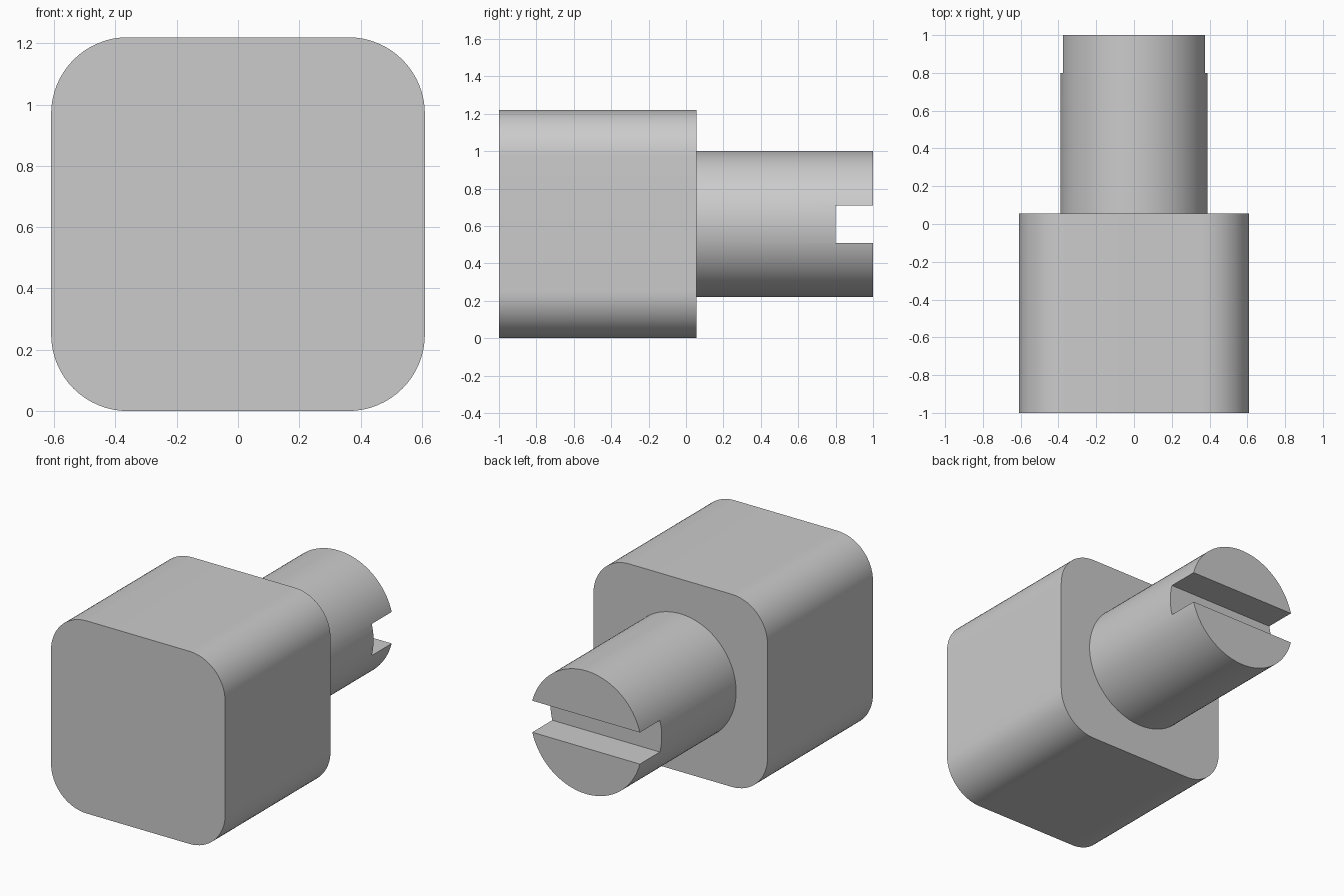
import bpy
import math

if "Cube" in bpy.data.objects:
    bpy.data.objects.remove(bpy.data.objects["Cube"], do_unlink=True)

MID = 0.61      # height of the shared axis, also half the block width
JOIN = 0.055    # y where the block meets the shaft

grey = bpy.data.materials.new("plain grey")
grey.use_nodes = True
grey.diffuse_color = (0.6, 0.6, 0.6, 1)
grey.node_tree.nodes["Principled BSDF"].inputs["Base Color"].default_value = (0.6, 0.6, 0.6, 1)


def box(name, size, centre):
    bpy.ops.mesh.primitive_cube_add(size=1, location=centre)
    obj = bpy.context.object
    obj.name = name
    obj.scale = size
    bpy.ops.object.transform_apply(location=False, rotation=False, scale=True)
    return obj


def finish(obj):
    bpy.ops.object.select_all(action="DESELECT")
    obj.select_set(True)
    bpy.context.view_layer.objects.active = obj
    for mod in list(obj.modifiers):
        bpy.ops.object.modifier_apply(modifier=mod.name)
    obj.data.materials.clear()
    obj.data.materials.append(grey)
    bpy.ops.object.shade_smooth_by_angle(angle=math.radians(30))


# Square block with its four long edges rounded
block = box("block", (2 * MID, JOIN + 1, 2 * MID), (0, (JOIN - 1) / 2, MID))
weights = block.data.attributes.new("bevel_weight_edge", "FLOAT", "EDGE")
for edge in block.data.edges:
    a, b = (block.data.vertices[i].co for i in edge.vertices)
    weights.data[edge.index].value = 1.0 if abs(a.y - b.y) > 0.1 else 0.0
bevel = block.modifiers.new("rounded edges", "BEVEL")
bevel.limit_method = "WEIGHT"
bevel.width = 0.25
bevel.segments = 16
finish(block)

# Round shaft, set slightly into the block
start = JOIN - 0.05
bpy.ops.mesh.primitive_cylinder_add(
    vertices=96, radius=0.39, depth=1 - start,
    location=(0, (1 + start) / 2, MID), rotation=(math.pi / 2, 0, 0))
shaft = bpy.context.object
shaft.name = "shaft"

# Screwdriver slot across the shaft end
cutter = box("slot_cutter", (1, 0.4, 0.2), (0, 1, MID))
cutter.hide_render = True
slot = shaft.modifiers.new("slot", "BOOLEAN")
slot.operation = "DIFFERENCE"
slot.solver = "EXACT"
slot.object = cutter
finish(shaft)
bpy.data.objects.remove(cutter, do_unlink=True)
